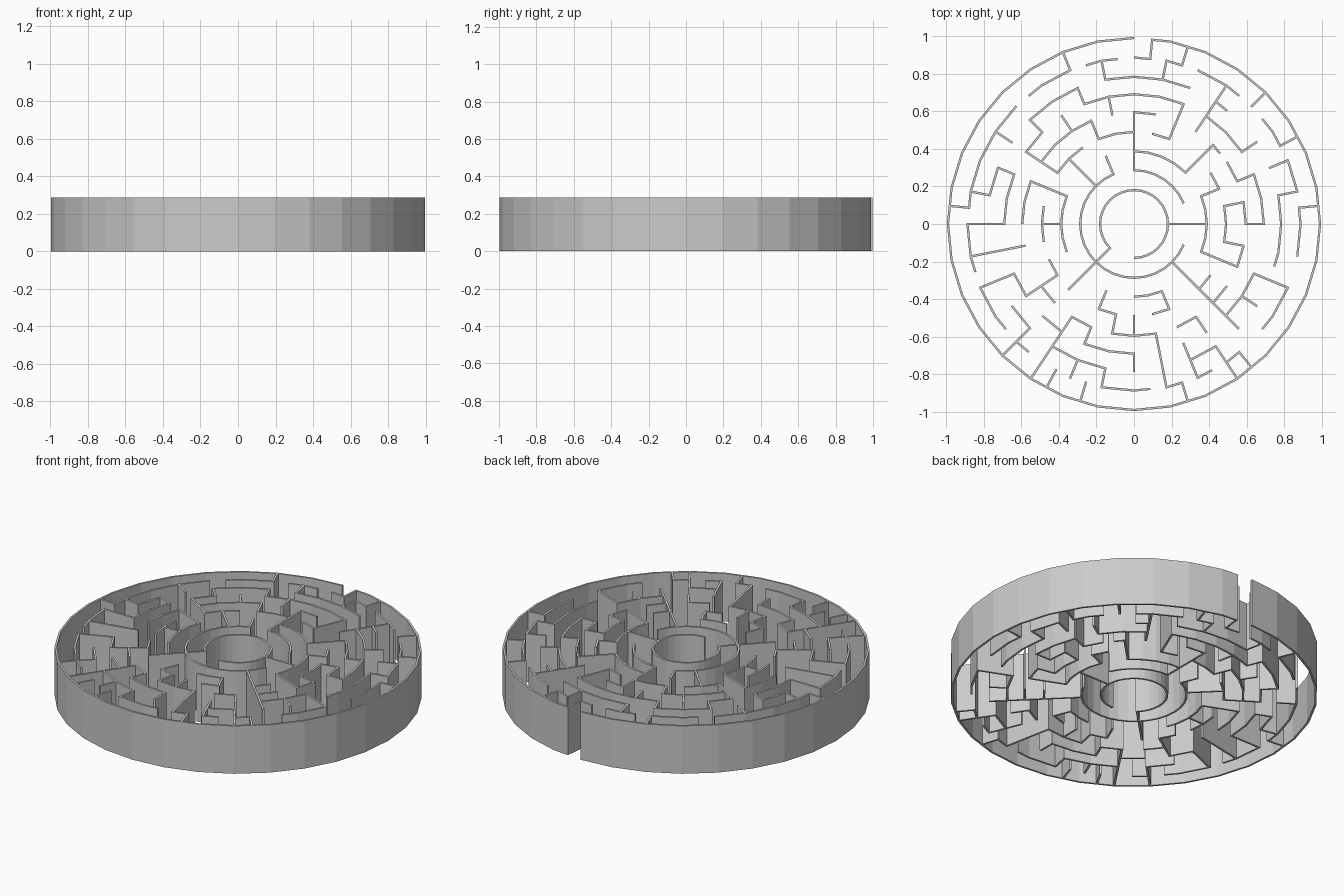
import bpy, bmesh, math

if "Cube" in bpy.data.objects:
    bpy.data.objects.remove(bpy.data.objects["Cube"])

HEIGHT = 0.287
THICK = 0.012
STEP = math.tau / 64          # angular grid: 64 divisions, counter-clockwise from +x
RADII = [0.181, 0.287, 0.388, 0.491, 0.596, 0.692, 0.785, 0.888, 0.992]


def ring_point(r, j):
    """Point on a 32-sided ring; odd divisions lie on the middle of a side."""
    if j % 2:
        r *= math.cos(STEP)
    return (r * math.cos(j * STEP), r * math.sin(j * STEP))


def add_strip(bm, left, right):
    """Upright wall solid between two matching plan outlines."""
    rows = []
    for a, b in zip(left, right):
        rows.append([bm.verts.new((a[0], a[1], 0)), bm.verts.new((b[0], b[1], 0)),
                     bm.verts.new((b[0], b[1], HEIGHT)), bm.verts.new((a[0], a[1], HEIGHT))])
    for p, q in zip(rows, rows[1:]):
        for i in range(4):
            k = (i + 1) % 4
            bm.faces.new((p[i], p[k], q[k], q[i]))
    bm.faces.new(rows[0])
    bm.faces.new(rows[-1][::-1])


def finish(bm, name):
    bmesh.ops.recalc_face_normals(bm, faces=bm.faces)
    mesh = bpy.data.meshes.new(name)
    bm.to_mesh(mesh)
    bm.free()
    bpy.context.collection.objects.link(bpy.data.objects.new(name, mesh))


def ring_walls(name, ring, spans):
    bm = bmesh.new()
    r = RADII[ring]
    for a, b in spans:
        js = [j for j in range(a, b + 1) if j in (a, b) or j % 2 == 0]
        add_strip(bm, [ring_point(r - THICK / 2, j) for j in js],
                  [ring_point(r + THICK / 2, j) for j in js])
    finish(bm, name)


def spoke_walls(name, spokes):
    bm = bmesh.new()
    h = THICK / 2
    for j, a, b in spokes:
        c, s = math.cos(j * STEP), math.sin(j * STEP)
        f = math.cos(STEP) if j % 2 else 1
        ends = [RADII[a] * f - h * 0.9, RADII[b] * f + h * 0.9]
        add_strip(bm, [(r * c - h * s, r * s + h * c) for r in ends],
                  [(r * c + h * s, r * s - h * c) for r in ends])
    finish(bm, name)


# Concentric walls, (start, end) divisions, from the centre to the rim
ring_walls("centre_ring_wall", 0, [(48, 104)])
ring_walls("ring_wall_1", 1, [(4, 16), (20, 60)])
ring_walls("ring_wall_2", 2, [(8, 16), (28, 36), (48, 52), (60, 68)])
ring_walls("ring_wall_3", 3, [(4, 6), (12, 14), (16, 20), (22, 26), (30, 34), (36, 38),
                              (44, 46), (50, 52), (56, 58), (62, 66)])
ring_walls("ring_wall_4", 4, [(0, 2), (4, 6), (7, 8), (14, 16), (20, 26), (28, 32), (38, 40),
                              (42, 44), (46, 50), (52, 54), (56, 58), (60, 62)])
ring_walls("ring_wall_5", 5, [(0, 4), (6, 10), (12, 20), (24, 26), (28, 32), (36, 38),
                              (40, 42), (44, 48), (56, 60)])
ring_walls("ring_wall_6", 6, [(9, 10), (12, 18), (20, 24), (28, 30), (38, 40), (42, 46),
                              (52, 54), (61, 66)])
ring_walls("ring_wall_7", 7, [(2, 4), (5, 7), (9, 12), (13, 14), (15, 16), (17, 19), (20, 23),
                              (24, 31), (32, 35), (36, 39), (40, 41), (46, 49), (50, 51),
                              (52, 53), (54, 55), (57, 60), (62, 65)])
ring_walls("outer_ring_wall", 8, [(16, 79)])

# Radial walls, (division, inner ring, outer ring), one set per quadrant
spoke_walls("spoke_walls_back_right", [
    (0, 0, 2), (0, 4, 5), (1, 7, 8), (2, 3, 4), (2, 6, 7), (4, 2, 3), (4, 4, 5), (4, 6, 7),
    (5, 7, 8), (6, 5, 6), (8, 2, 4), (8, 7, 8), (10, 4, 7), (12, 3, 5), (13, 7, 8),
    (14, 6, 7), (15, 7, 8)])
spoke_walls("spoke_walls_back_left", [
    (16, 1, 4), (18, 4, 5), (18, 6, 7), (20, 1, 2), (20, 3, 4), (20, 5, 6), (20, 7, 8),
    (22, 4, 5), (24, 1, 3), (24, 5, 6), (26, 3, 5), (26, 6, 7), (28, 2, 4), (28, 5, 6),
    (30, 6, 7), (31, 7, 8)])
spoke_walls("spoke_walls_front_left", [
    (32, 2, 3), (32, 5, 7), (34, 4, 7), (36, 5, 7), (38, 3, 5), (40, 0, 3), (40, 6, 8),
    (42, 4, 8), (43, 7, 8), (44, 2, 3), (44, 4, 5), (44, 6, 7), (45, 7, 8), (46, 3, 4),
    (46, 6, 7)])
spoke_walls("spoke_walls_front_right", [
    (48, 3, 4), (48, 5, 6), (50, 4, 7), (51, 7, 8), (52, 2, 3), (52, 5, 7), (54, 4, 5),
    (54, 6, 8), (55, 7, 8), (56, 1, 6), (58, 5, 6), (60, 2, 4), (60, 5, 7), (62, 3, 4)])
